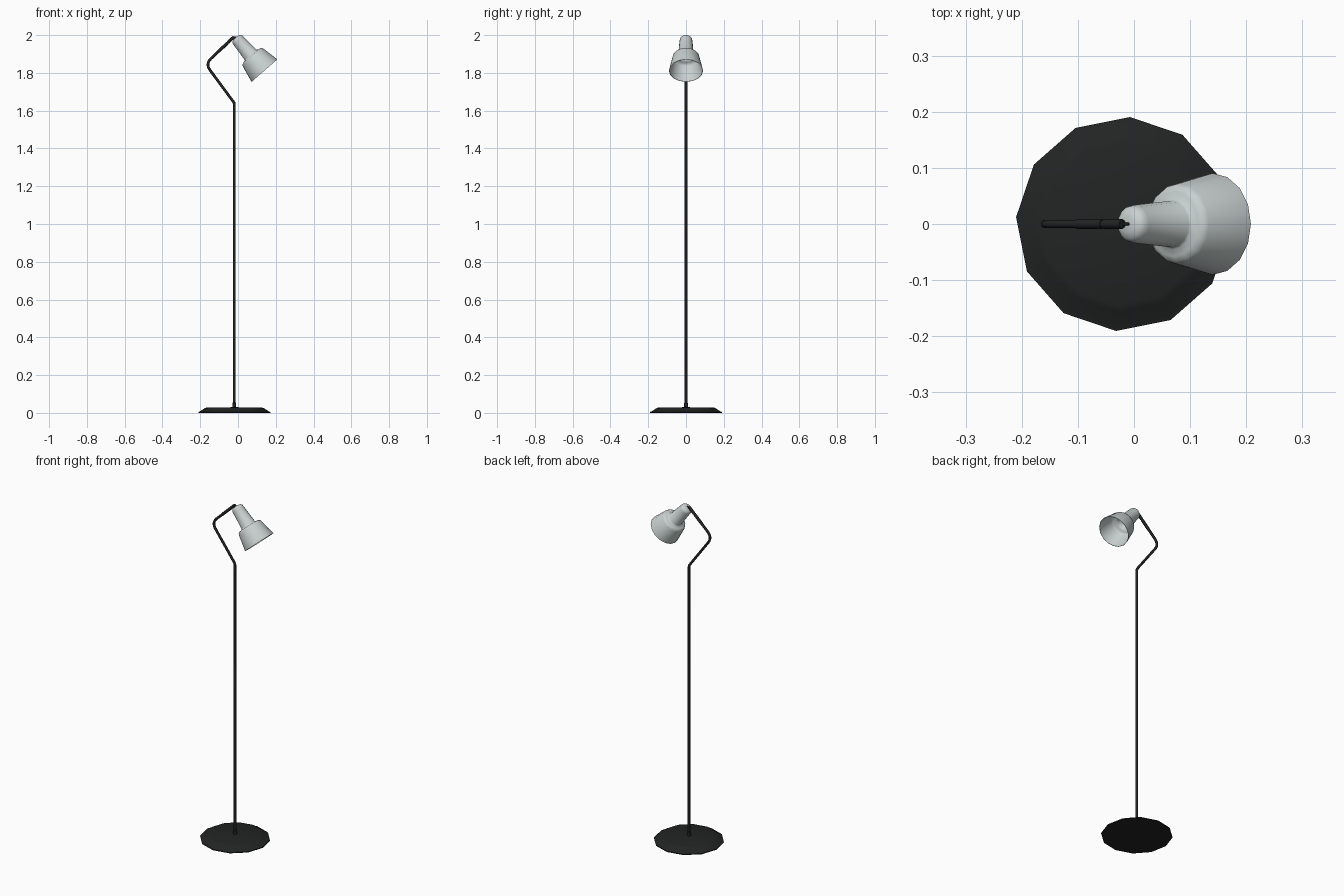
import bpy, bmesh, math
from mathutils import Matrix, Vector

if "Cube" in bpy.data.objects:
    bpy.data.objects.remove(bpy.data.objects["Cube"])

def material(name, rgb):
    m = bpy.data.materials.new(name)
    m.diffuse_color = (*rgb, 1)
    m.use_nodes = True
    m.node_tree.nodes["Principled BSDF"].inputs["Base Color"].default_value = m.diffuse_color
    return m

BLACK = material("black_metal", (0.016, 0.017, 0.017))
PALE = material("pale_grey", (0.58, 0.64, 0.63))
PX = -0.0195  # pole position in x

def finish(ob, mat, angle):
    ob.data.materials.append(mat)
    bpy.ops.object.select_all(action='DESELECT')
    bpy.context.view_layer.objects.active = ob
    ob.select_set(True)
    bpy.ops.object.shade_smooth_by_angle(angle=math.radians(angle))
    return ob

def lathe(name, profile, n, mat, matrix, phase=0.0, angle=35):
    """Revolve (radius, height) points about local z; radius 0 closes to a point."""
    bm = bmesh.new()
    rings = []
    for r, h in profile:
        if r == 0:
            rings.append([bm.verts.new((0, 0, h))] * n)
        else:
            rings.append([bm.verts.new((r * math.cos(phase + math.tau * i / n),
                                        r * math.sin(phase + math.tau * i / n), h))
                          for i in range(n)])
    for a, b in zip(rings, rings[1:]):
        for i in range(n):
            j = (i + 1) % n
            bm.faces.new(list(dict.fromkeys((a[i], a[j], b[j], b[i]))))
    bmesh.ops.recalc_face_normals(bm, faces=bm.faces)
    me = bpy.data.meshes.new(name)
    bm.to_mesh(me)
    bm.free()
    ob = bpy.data.objects.new(name, me)
    bpy.context.collection.objects.link(ob)
    ob.matrix_world = matrix
    return finish(ob, mat, angle)

def tube(name, pts, radius, mat):
    """Round tube through (x, z) points in the y = 0 plane."""
    cu = bpy.data.curves.new(name, 'CURVE')
    cu.dimensions = '3D'
    cu.bevel_depth = radius
    cu.bevel_resolution = 2
    cu.use_fill_caps = True
    sp = cu.splines.new('POLY')
    sp.points.add(len(pts) - 1)
    for p, (x, z) in zip(sp.points, pts):
        p.co = (x, 0, z, 1)
    ob = bpy.data.objects.new(name, cu)
    bpy.context.collection.objects.link(ob)
    bpy.ops.object.select_all(action='DESELECT')
    bpy.context.view_layer.objects.active = ob
    ob.select_set(True)
    bpy.ops.object.convert(target='MESH')
    return finish(bpy.context.object, mat, 50)

# Twelve-sided base plate with a thin lip and sloping rim
at_pole = Matrix.Translation((PX, 0, 0))
lathe("base", [(0, 0), (0.191, 0), (0.191, 0.005), (0.184, 0.007), (0.157, 0.025),
               (0.145, 0.029), (0, 0.030)], 12, BLACK, at_pole, math.radians(-3.7))

# Collar and lower pole
lathe("pole_collar", [(0, 0.028), (0.010, 0.028), (0.010, 0.052), (0.007, 0.056), (0, 0.056)],
      12, BLACK, at_pole)
tube("lower_pole", [(PX, 0.03), (PX, 1.02)], 0.0075, BLACK)

# Upper pole bending back and then forward to the shade
A, C, B = Vector((-0.147, 1.813)), Vector((-0.173, 1.847)), Vector((-0.143, 1.876))
bend = [A * (1 - t) ** 2 + C * 2 * t * (1 - t) + B * t * t for t in [i / 8 for i in range(9)]]
tip = Vector((-0.023, 1.989))
tube("upper_pole_arm", [(PX, 1.02), (PX, 1.63), (PX - 0.002, 1.643),
                        *[tuple(p) for p in bend], tuple(tip)], 0.0073, BLACK)

# Sleeve over the end of the arm
along = (tip - B).normalized()
tube("arm_sleeve", [tuple(tip - along * 0.11), tuple(tip - along * 0.045)], 0.0085, BLACK)
tube("arm_end_joint", [tuple(tip - along * 0.041), tuple(tip + along * 0.003)], 0.0085, BLACK)

# Shade: rounded neck, shoulder and flared mouth, tilted forward, with a thin inner wall
axis = Vector((0.657, 0, -0.754)).normalized()
u = Vector((0.754, 0, 0.657)).normalized()
tilt = (Matrix.Translation((0.1375, 0, 1.815))
        @ Matrix((u, axis.cross(u), axis)).transposed().to_4x4())
outer = [(0, -0.229), (0.015, -0.228), (0.026, -0.224), (0.032, -0.217),
         (0.034, -0.207), (0.0415, -0.108), (0.045, -0.103), (0.058, -0.101),
         (0.067, -0.097), (0.072, -0.088), (0.0905, 0.004)]
inner = [(max(r - 0.0015, 0), min(h + 0.0015, 0.004)) for r, h in reversed(outer)]
lathe("shade", outer + inner, 16, PALE, tilt, angle=60)

# Small pin fixing the shade to the arm
tube("shade_pin", [tuple(tip), (-0.008, 1.990)], 0.0025, BLACK)
